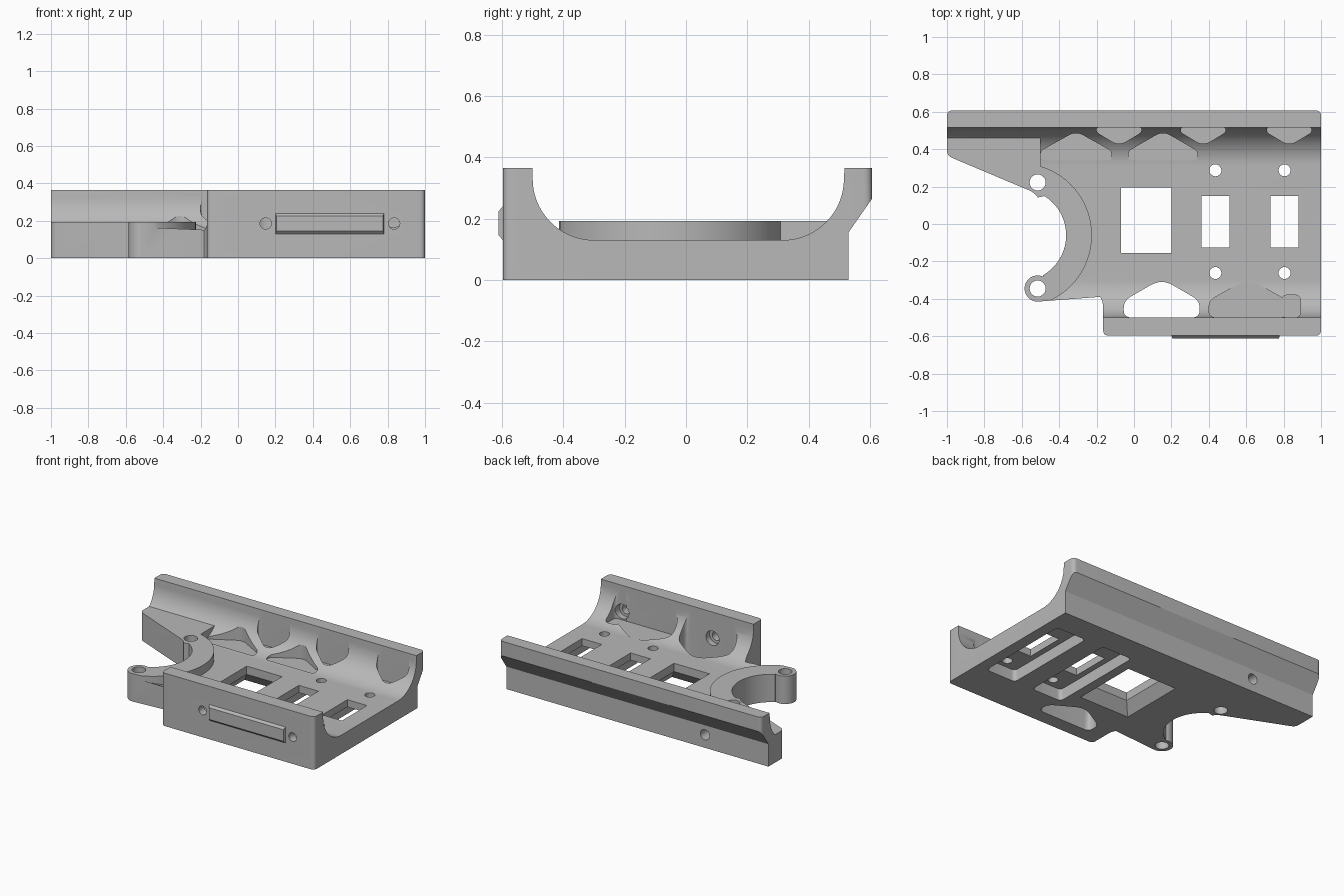
import bpy, bmesh
from math import cos, sin, radians
from mathutils import Vector

cube = bpy.data.objects.get("Cube")
if cube:
    bpy.data.objects.remove(cube, do_unlink=True)

grey = bpy.data.materials.new("plain grey")
grey.use_nodes = True
colour = (0.48, 0.48, 0.48, 1)
grey.diffuse_color = colour
grey.node_tree.nodes["Principled BSDF"].inputs["Base Color"].default_value = colour


def arc(cx, cy, r, start, end, n=24):
    angles = [radians(start + (end - start) * i / n) for i in range(n + 1)]
    return [(cx + r * cos(a), cy + r * sin(a)) for a in angles]


def circle(cx, cy, r, n=32):
    return arc(cx, cy, r, 0, 360, n)[:-1]


def rounded(corners, r, n=5):
    """Polygon with each corner replaced by a small curve."""
    out = []
    for i, c in enumerate(corners):
        c, before, after = (Vector(p) for p in (c, corners[i - 1], corners[(i + 1) % len(corners)]))
        a = c + (before - c).normalized() * min(r, (before - c).length * 0.45)
        b = c + (after - c).normalized() * min(r, (after - c).length * 0.45)
        for k in range(n + 1):
            t = k / n
            out.append(tuple(a * (1 - t) ** 2 + c * 2 * t * (1 - t) + b * t * t))
    return out


def box(cx, cy, hx, hy):
    return [(cx - hx, cy - hy), (cx + hx, cy - hy), (cx + hx, cy + hy), (cx - hx, cy + hy)]


def prism(name, pts, lo, hi, axis="z", top=None):
    """Extrude a 2D profile along an axis, optionally to a different end profile."""
    place = {"x": lambda u, v, w: (w, u, v),
             "y": lambda u, v, w: (u, w, v),
             "z": lambda u, v, w: (u, v, w)}[axis]
    bm = bmesh.new()
    a = [bm.verts.new(place(u, v, lo)) for u, v in pts]
    b = [bm.verts.new(place(u, v, hi)) for u, v in (top or pts)]
    bm.faces.new(a)
    bm.faces.new(b)
    for i in range(len(a)):
        bm.faces.new((a[i - 1], a[i], b[i], b[i - 1]))
    bmesh.ops.recalc_face_normals(bm, faces=bm.faces)
    mesh = bpy.data.meshes.new(name)
    bm.to_mesh(mesh)
    bm.free()
    mesh.materials.append(grey)
    obj = bpy.data.objects.new(name, mesh)
    bpy.context.collection.objects.link(obj)
    return obj


def combine(body, tool, operation):
    mod = body.modifiers.new(tool.name, "BOOLEAN")
    mod.operation, mod.object, mod.solver = operation, tool, "EXACT"
    bpy.context.view_layer.objects.active = body
    bpy.ops.object.modifier_apply(modifier=mod.name)
    bpy.data.objects.remove(tool, do_unlink=True)


# Trough section: floor, two coved walls, undercut back
section = [(-0.65, 0), (-0.65, 0.365), (-0.5, 0.365)]
section += arc(-0.3, 0.33, 0.2, 180, 270) + arc(0.315, 0.33, 0.2, 270, 360)
section += [(0.517, 0.365), (0.65, 0.365), (0.65, 0.327), (0.53, 0.155), (0.53, 0)]
tray = prism("mounting_tray", section, -1.1, 1.1, "x")

# Raised collar and rear wing
collar = circle(-0.61, -0.06, 0.385, 64)
combine(tray, prism("collar", collar, 0.05, 0.192), "UNION")
wing = [(-1.2, 0.1), (-0.5, 0.1), (-0.5, 0.5), (-1.2, 0.5)]
combine(tray, prism("wing", wing, 0.04, 0.192), "UNION")

# Plan outline with the round bite and lug
corners = rounded([(-0.165, -0.415), (-0.165, -0.597), (1, -0.597),
                   (1, 0.607), (-1, 0.607), (-1, 0.365), (-0.53, 0.167)], 0.03)
outline = corners + arc(-0.61, -0.06, 0.247, 58, -60, 40)
outline += arc(-0.515, -0.345, 0.07, 65, 270)
combine(tray, prism("outline", outline, -0.1, 0.5), "INTERSECT")

# Pockets cut into the coves, down to the floor
FLOOR = 0.127
for x in (-0.08, 0.37, 0.83):
    shape = [(x - 0.12, 0.517), (x - 0.12, 0.49), (x - 0.02, 0.43),
             (x + 0.02, 0.43), (x + 0.12, 0.49), (x + 0.12, 0.517)]
    combine(tray, prism("back_pocket", rounded(shape, 0.02), FLOOR, 0.5), "DIFFERENCE")
for x, half in ((-0.31, 0.19), (0.155, 0.185)):
    shape = [(x - half, 0.34), (x - half, 0.39), (x - 0.02, 0.485),
             (x + 0.02, 0.485), (x + half, 0.39), (x + half, 0.34)]
    combine(tray, prism("brace_pocket", rounded(shape, 0.02), FLOOR, 0.5), "DIFFERENCE")
for x, half, base in ((0.148, 0.203, -0.1), (0.61, 0.21, FLOOR)):
    shape = [(x - half, -0.5), (x - half, -0.41), (x - 0.03, -0.31),
             (x + 0.03, -0.31), (x + half, -0.41), (x + half, -0.5)]
    combine(tray, prism("front_pocket", rounded(shape, 0.04), base, 0.5), "DIFFERENCE")
side = rounded(box(0.84, -0.44, 0.05, 0.06), 0.03)
combine(tray, prism("side_pocket", side, FLOOR, 0.5), "DIFFERENCE")

# Two switch openings with recesses underneath and screw holes
for x in (0.435, 0.805):
    recess = rounded(box(x, 0.015, 0.115, 0.34), 0.03)
    combine(tray, prism("recess", recess, -0.1, 0.08), "DIFFERENCE")
    combine(tray, prism("opening", box(x, 0.012, 0.075, 0.137), -0.1, 0.3), "DIFFERENCE")
    for y in (0.287, -0.262):
        combine(tray, prism("screw_hole", circle(x, y, 0.032), -0.1, 0.3), "DIFFERENCE")

# Large opening flaring out towards the underside
combine(tray, prism("large_opening", box(0.065, 0.02, 0.135, 0.175), -0.1, 0.3), "DIFFERENCE")
flare = prism("flare", box(0.065, 0.02, 0.205, 0.245), -0.02, 0.08,
              top=box(0.065, 0.02, 0.13, 0.17))
combine(tray, flare, "DIFFERENCE")

# Lug holes and the cross hole from the back
for y in (0.222, -0.345):
    combine(tray, prism("lug_hole", circle(-0.515, y, 0.043), -0.1, 0.4), "DIFFERENCE")
combine(tray, prism("cross_hole", circle(-0.515, 0.09, 0.035), 0.23, 0.7, "y"), "DIFFERENCE")

# Counterbored holes through the front wall
for x in (0.148, 0.835):
    combine(tray, prism("wall_hole", circle(x, 0.185, 0.03), -0.7, -0.45, "y"), "DIFFERENCE")
    combine(tray, prism("counterbore", circle(x, 0.185, 0.05), -0.54, -0.42, "y"), "DIFFERENCE")

# Raised plate on the front wall
plate = prism("front_plate", box(0.49, 0.185, 0.29, 0.057), -0.595, -0.611, "y",
              top=box(0.49, 0.185, 0.285, 0.04))

bpy.ops.object.select_all(action="DESELECT")
tray.select_set(True)
bpy.context.view_layer.objects.active = tray
bpy.ops.object.shade_smooth_by_angle(angle=radians(30))
